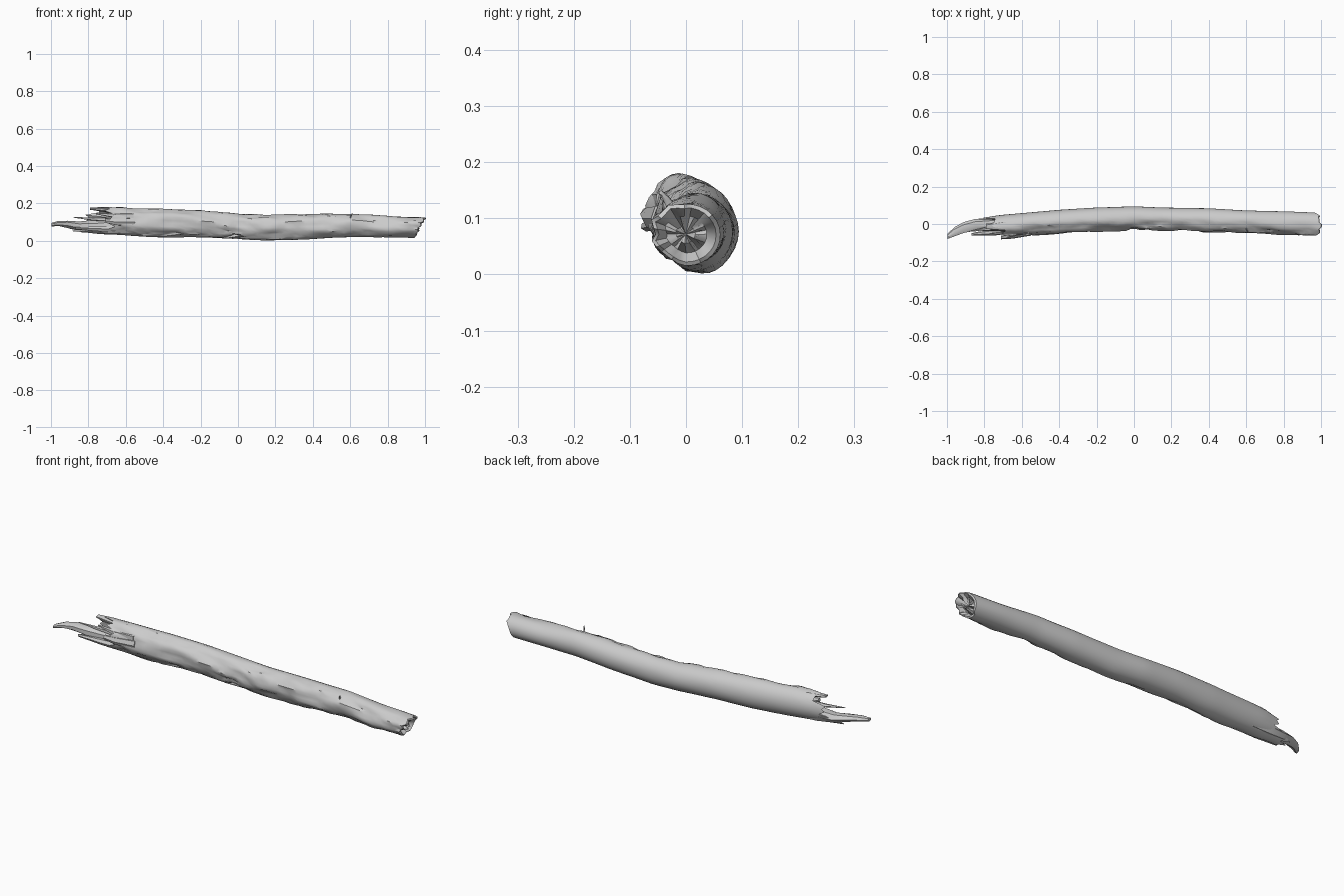
import bpy, bmesh, math, random
from mathutils import Vector, noise

if "Cube" in bpy.data.objects:
    bpy.data.objects.remove(bpy.data.objects["Cube"])

random.seed(4)
wood = bpy.data.materials.new("weathered grey wood")
wood.diffuse_color = (0.6, 0.6, 0.6, 1)
wood.use_nodes = True
wood.node_tree.nodes["Principled BSDF"].inputs["Base Color"].default_value = wood.diffuse_color
SIDES, RINGS = 28, 64

# x, back y, front y, top z, bottom z
STATIONS = [
    (-1.0, 0.0, -0.07, 0.16, 0.06), (-0.86, 0.025, -0.075, 0.175, 0.048),
    (-0.72, 0.047, -0.075, 0.18, 0.036), (-0.6, 0.058, -0.066, 0.176, 0.028),
    (-0.4, 0.076, -0.052, 0.17, 0.018), (-0.2, 0.088, -0.042, 0.161, 0.018),
    (0.0, 0.094, -0.032, 0.145, 0.008), (0.15, 0.088, -0.035, 0.14, 0.0),
    (0.4, 0.084, -0.044, 0.143, 0.01), (0.6, 0.072, -0.049, 0.147, 0.019),
    (0.8, 0.068, -0.058, 0.132, 0.018), (1.0, 0.06, -0.066, 0.127, 0.014)]


def station(x):
    for a, b in zip(STATIONS, STATIONS[1:]):
        if x <= b[0]:
            t = (x - a[0]) / (b[0] - a[0])
            return [p + (q - p) * t for p, q in zip(a[1:], b[1:])]
    return STATIONS[-1][1:]


def surface(x, ang, scale=1.0):
    """Point on the log: smooth bark behind, gnarled wood in front."""
    back, front, top, low = station(x)
    c, s = math.cos(ang), math.sin(ang)
    bare = max(0.0, min(1.0, 0.25 - c * 1.2 + s * 0.1))
    n = noise.noise(Vector((x * 7, c * 1.6, s * 2.4)))
    m = noise.noise(Vector((x * 17 + 5, c * 3, s * 4)))
    k = 1 - bare * (0.035 - 0.17 * n - 0.11 * m) + 0.012 * n
    if bare > 0.5:
        k -= 0.22 * math.exp(-((x + 0.01) / 0.022) ** 2) * max(0, -s + 0.4)
    k = min(k, 1.05) * scale
    return Vector((x, (back + front) / 2 + (back - front) / 2 * c * k,
                   (top + low) / 2 + (top - low) / 2 * s * k))


def finish(bm, name, angle=40):
    bmesh.ops.recalc_face_normals(bm, faces=bm.faces)
    mesh = bpy.data.meshes.new(name)
    bm.to_mesh(mesh)
    bm.free()
    mesh.materials.append(wood)
    ob = bpy.data.objects.new(name, mesh)
    bpy.context.collection.objects.link(ob)
    bpy.ops.object.select_all(action='DESELECT')
    ob.select_set(True)
    bpy.context.view_layer.objects.active = ob
    bpy.ops.object.shade_smooth_by_angle(angle=math.radians(angle))
    return ob


def skin(bm, rings):
    for a, b in zip(rings, rings[1:]):
        n = len(a)
        for i in range(n):
            bm.faces.new((a[i], a[(i + 1) % n], b[(i + 1) % n], b[i]))


# Log: one tube, torn at the left, with a hollow broken face at each end
bm = bmesh.new()
angles = [2 * math.pi * i / SIDES for i in range(SIDES)]
left, right = [], []
for i, a in enumerate(angles):
    c, s = math.cos(a), math.sin(a)
    tear = -0.72 - 0.07 * max(0, c - 0.1) - 0.13 * max(0, -s) * (c > -0.5)
    tear += 0.04 * max(0, -c) + random.uniform(-0.045, 0.03)
    left.append(tear)
    right.append(0.97 + 0.025 * s + random.uniform(-0.008, 0.008))


def log_ring(t, scale=1.0, inset_l=0.0, inset_r=0.0):
    ring = []
    for a, l, r in zip(angles, left, right):
        x = l + inset_l + (r - inset_r - l - inset_l) * t
        ring.append(bm.verts.new(surface(x, a, scale)))
    return ring


rings = [log_ring(0, 0.78, inset_l=0.05), log_ring(0, 0.9, inset_l=0.01)]
rings += [log_ring(j / RINGS) for j in range(RINGS + 1)]
rings += [log_ring(1, 0.88, inset_r=-0.004), log_ring(1, 0.6, inset_r=0.02)]
core = [bm.verts.new(surface(0.955 + random.uniform(-0.02, 0.02), a, 0.28))
        for a in angles]
rings.append(core)
hollow = [bm.verts.new(surface(-0.63 + random.uniform(-0.05, 0.03), a, 0.45))
          for a in angles]
rings.insert(0, hollow)
skin(bm, rings)
for ring, x in ((hollow, -0.62), (core, 0.945)):
    hub = bm.verts.new(surface(x, 0, 0.0))
    for i in range(SIDES):
        bm.faces.new((ring[i], ring[(i + 1) % SIDES], hub))
finish(bm, "log")


def splinter(name, path, sides=7, jag=0.12):
    """Tapered sliver; path items are x, y, z, half width y, half height z."""
    bm = bmesh.new()
    rings = []
    for x, y, z, w, h in path:
        ring = []
        for i in range(sides):
            a = 2 * math.pi * i / sides
            k = 1 + random.uniform(-jag, jag)
            ring.append(bm.verts.new((x, y + w * k * math.cos(a),
                                      z + h * k * math.sin(a))))
        rings.append(ring)
    skin(bm, rings)
    bm.faces.new(rings[0])
    bm.faces.new(rings[-1])
    finish(bm, name, 35)


# Long torn tail that bends to the front
splinter("tail_splinter", [
    (-0.62, 0.0, 0.085, 0.045, 0.045), (-0.76, -0.004, 0.08, 0.038, 0.034),
    (-0.85, -0.008, 0.08, 0.032, 0.027), (-0.91, -0.02, 0.09, 0.028, 0.02),
    (-0.96, -0.043, 0.092, 0.024, 0.014), (-0.998, -0.068, 0.086, 0.013, 0.009)])
# Shards around the torn end
splinter("top_shard", [
    (-0.58, -0.005, 0.155, 0.03, 0.015), (-0.7, -0.008, 0.165, 0.026, 0.012),
    (-0.79, -0.014, 0.172, 0.014, 0.006)])
splinter("thin_sliver", [
    (-0.64, -0.02, 0.112, 0.015, 0.015), (-0.78, -0.025, 0.117, 0.01, 0.008),
    (-0.88, -0.04, 0.126, 0.002, 0.002)], 5)
splinter("front_shard", [
    (-0.55, -0.048, 0.1, 0.014, 0.025), (-0.65, -0.064, 0.1, 0.014, 0.02),
    (-0.71, -0.072, 0.108, 0.009, 0.012)], 6)
splinter("low_front_shard", [
    (-0.6, -0.03, 0.06, 0.02, 0.02), (-0.74, -0.042, 0.065, 0.018, 0.015),
    (-0.87, -0.055, 0.068, 0.006, 0.006)], 6)
splinter("upper_front_shard", [
    (-0.56, -0.04, 0.13, 0.016, 0.022), (-0.68, -0.052, 0.137, 0.012, 0.012),
    (-0.76, -0.05, 0.146, 0.004, 0.004)], 5)
# Small broken twig
splinter("twig_stub", [
    (0.6, -0.025, 0.12, 0.008, 0.01), (0.605, -0.036, 0.137, 0.006, 0.006),
    (0.612, -0.045, 0.146, 0.004, 0.004)], 5)
